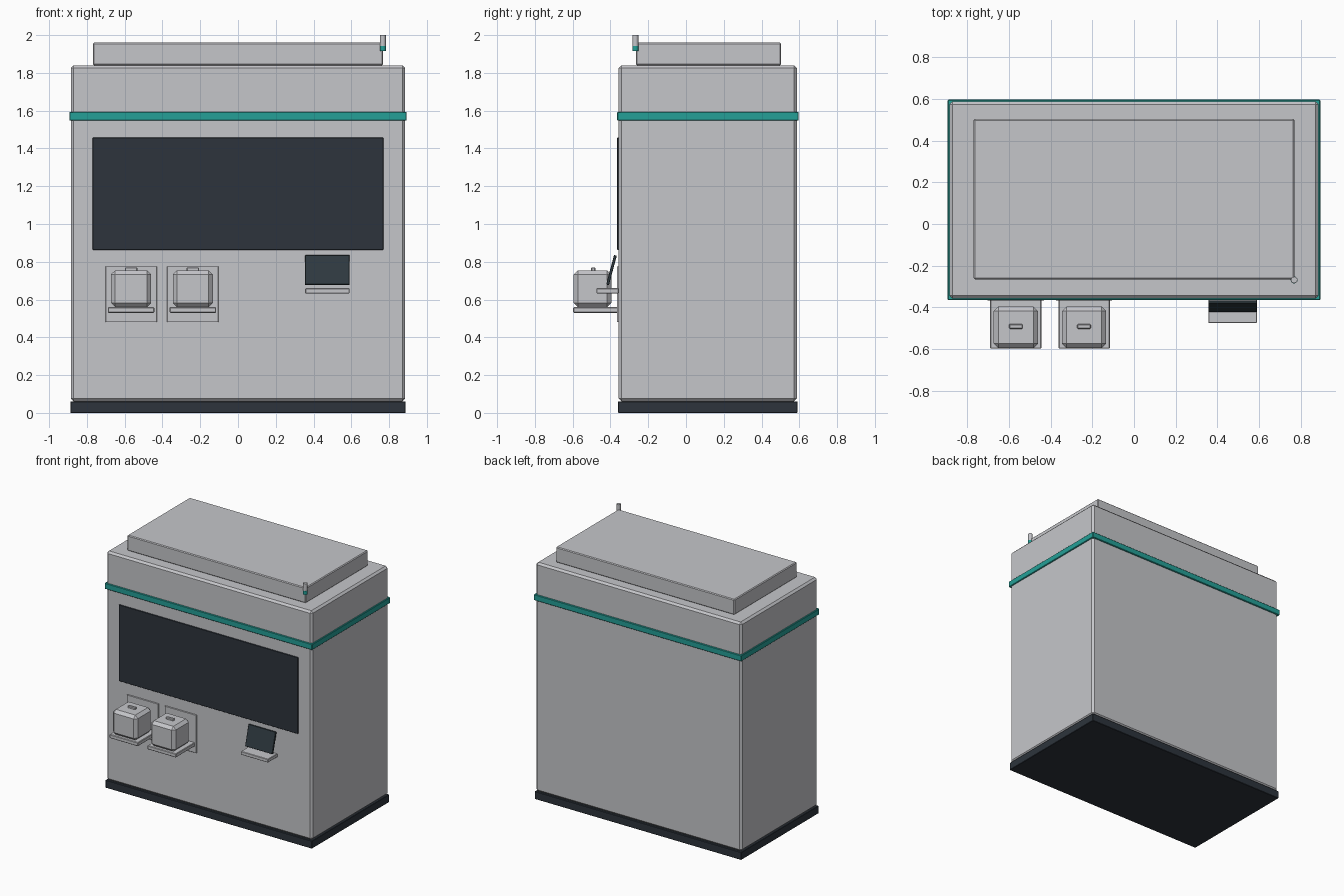
import bpy, bmesh, math
from mathutils import Matrix, Vector

if "Cube" in bpy.data.objects:
    bpy.data.objects.remove(bpy.data.objects["Cube"])


def material(name, rgb):
    m = bpy.data.materials.new(name)
    m.diffuse_color = (*rgb, 1)
    m.use_nodes = True
    m.node_tree.nodes["Principled BSDF"].inputs["Base Color"].default_value = m.diffuse_color
    return m


GREY = material("light grey", (0.56, 0.565, 0.59))
DARK = material("dark slate", (0.026, 0.034, 0.045))
GLASS = material("tablet glass", (0.028, 0.042, 0.051))
TEAL = material("teal", (0.018, 0.35, 0.31))


def finish(bm, name, mat):
    mesh = bpy.data.meshes.new(name)
    bm.to_mesh(mesh)
    bm.free()
    mesh.materials.append(mat)
    ob = bpy.data.objects.new(name, mesh)
    bpy.context.collection.objects.link(ob)
    return ob


def box(name, x, y, z, mat, bevel=0.0, tilt=0.0):
    """Chamfered box from (min, max) ranges, tilted about its own x axis."""
    bm = bmesh.new()
    bmesh.ops.create_cube(bm, size=1)
    size = Vector((x[1] - x[0], y[1] - y[0], z[1] - z[0]))
    bmesh.ops.scale(bm, vec=size, verts=bm.verts)
    if bevel:
        bmesh.ops.bevel(bm, geom=bm.edges[:], offset=bevel, segments=1,
                        affect='EDGES', profile=0.5)
    ob = finish(bm, name, mat)
    ob.location = (sum(x) / 2, sum(y) / 2, sum(z) / 2)
    ob.rotation_euler.x = tilt
    return ob


def cylinder(name, x, y, z, r, mat):
    bm = bmesh.new()
    bmesh.ops.create_cone(bm, cap_ends=True, segments=24, radius1=r, radius2=r,
                          depth=z[1] - z[0],
                          matrix=Matrix.Translation((x, y, (z[0] + z[1]) / 2)))
    ob = finish(bm, name, mat)
    for p in ob.data.polygons:
        p.use_smooth = len(p.vertices) == 4
    return ob


# cabinet: plinth, body, trim band, roof unit
box("plinth", (-0.888, 0.888), (-0.36, 0.59), (0, 0.061), DARK, 0.003)
box("cabinet_body", (-0.885, 0.885), (-0.357, 0.587), (0.061, 1.84), GREY, 0.015)
box("trim_band", (-0.893, 0.893), (-0.365, 0.596), (1.547, 1.594), TEAL, 0.004)
box("roof_unit", (-0.768, 0.768), (-0.265, 0.503), (1.84, 1.96), GREY, 0.006)

# large front display
box("front_display", (-0.77, 0.77), (-0.365, -0.356), (0.863, 1.457), DARK, 0.002)

# two dispensers: back plate, shelf, container, lid handle
for side, cx in (("left", -0.566), ("right", -0.239)):
    box(side + "_back_plate", (cx - 0.136, cx + 0.136), (-0.366, -0.356),
        (0.48, 0.776), GREY, 0.002)
    box(side + "_shelf", (cx - 0.123, cx + 0.123), (-0.597, -0.357),
        (0.53, 0.56), GREY, 0.004)
    box(side + "_container", (cx - 0.106, cx + 0.106), (-0.595, -0.395),
        (0.56, 0.755), GREY, 0.022)
    box(side + "_lid_handle", (cx - 0.033, cx + 0.033), (-0.502, -0.48),
        (0.75, 0.77), GREY, 0.004)

# tilted tablet above a small ledge
box("tablet_ledge", (0.356, 0.59), (-0.474, -0.357), (0.633, 0.66), GREY, 0.003)
box("tablet", (0.356, 0.59), (-0.402, -0.387), (0.675, 0.837), GLASS, 0.002,
    tilt=-math.radians(15))

# signal light at the roof corner
cylinder("beacon_ring", 0.767, -0.268, (1.915, 1.943), 0.0165, TEAL)
cylinder("beacon_post", 0.767, -0.268, (1.943, 2.0), 0.0155, GREY)
